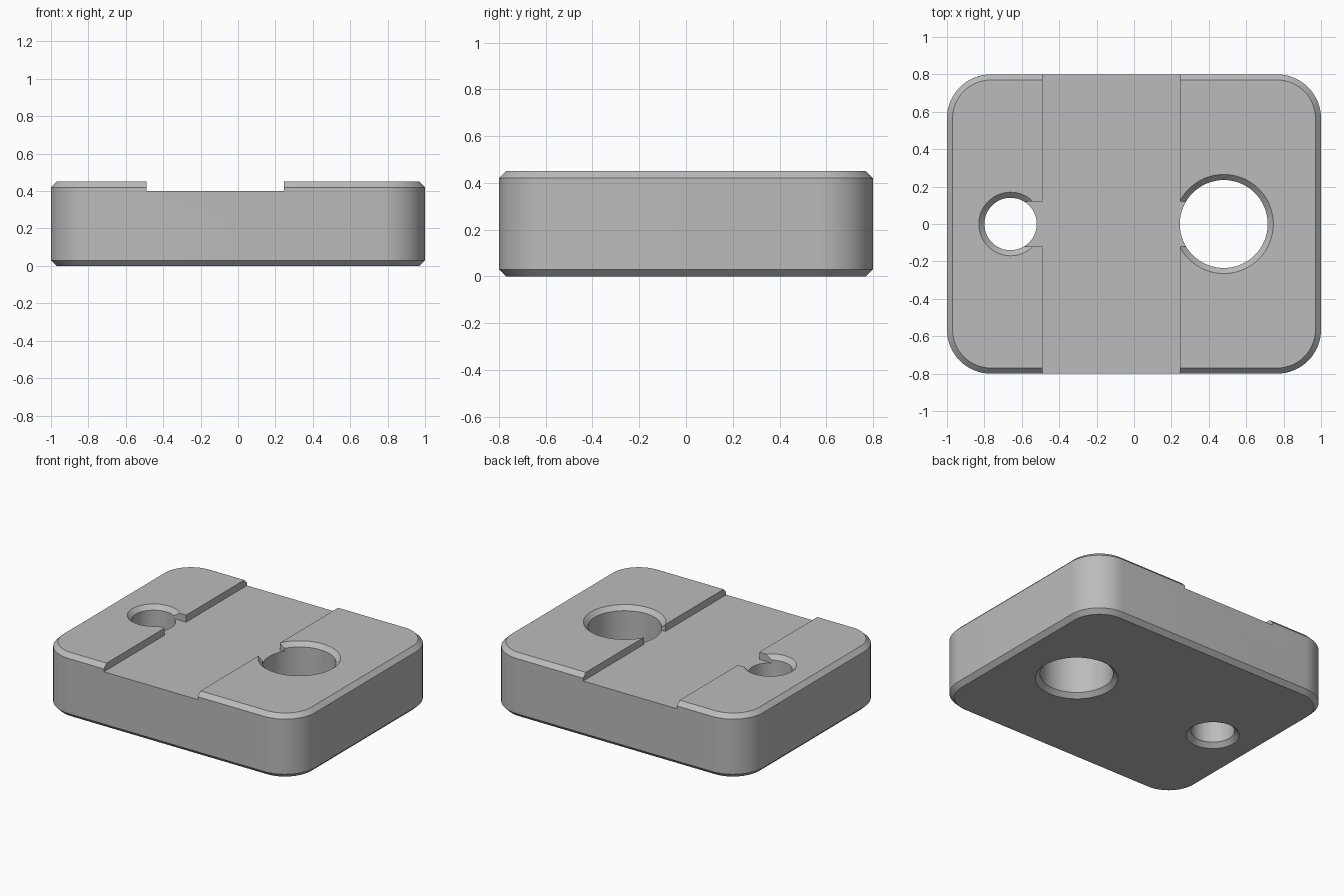
import bpy, bmesh, math

if "Cube" in bpy.data.objects:
    bpy.data.objects.remove(bpy.data.objects["Cube"])

grey = bpy.data.materials.new("plain_grey")
grey.diffuse_color = (0.5, 0.5, 0.5, 1)
grey.use_nodes = True
grey.node_tree.nodes["Principled BSDF"].inputs["Base Color"].default_value = grey.diffuse_color

HX, HY, H, CH, R = 1.0, 0.8, 0.45, 0.03, 0.235


def lofted(name, rings):
    """Closed solid through a stack of matching point rings."""
    bm = bmesh.new()
    loops = [[bm.verts.new(p) for p in ring] for ring in rings]
    n = len(loops[0])
    for a, b in zip(loops, loops[1:]):
        for i in range(n):
            j = (i + 1) % n
            bm.faces.new((a[i], a[j], b[j], b[i]))
    bm.faces.new(loops[0][::-1])
    bm.faces.new(loops[-1])
    bmesh.ops.recalc_face_normals(bm, faces=bm.faces)
    mesh = bpy.data.meshes.new(name)
    bm.to_mesh(mesh)
    bm.free()
    mesh.materials.append(grey)
    obj = bpy.data.objects.new(name, mesh)
    bpy.context.collection.objects.link(obj)
    return obj


def rounded_ring(z, inset, steps=16):
    pts = []
    for k, (sx, sy) in enumerate(((1, 1), (-1, 1), (-1, -1), (1, -1))):
        for i in range(steps + 1):
            a = math.pi / 2 * (k + i / steps)
            pts.append((sx * (HX - R) + (R - inset) * math.cos(a),
                        sy * (HY - R) + (R - inset) * math.sin(a), z))
    return pts


def circle_ring(cx, r, z, n=64):
    return [(cx + r * math.cos(math.tau * i / n),
             r * math.sin(math.tau * i / n), z) for i in range(n)]


def box(name, x0, x1, hy, z0, z1):
    return lofted(name, [[(x0, -hy, z), (x1, -hy, z), (x1, hy, z), (x0, hy, z)]
                         for z in (z0, z1)])


def hole(name, cx, r):
    """Round through hole, flared at both mouths."""
    e = 0.05
    return lofted(name, [circle_ring(cx, r + CH + e, -e), circle_ring(cx, r, CH),
                         circle_ring(cx, r, H - CH), circle_ring(cx, r + CH + e, H + e)])


# Block with rounded corners and chamfered rims
block = lofted("block", [rounded_ring(0, CH), rounded_ring(CH, 0),
                         rounded_ring(H - CH, 0), rounded_ring(H, CH)])

# Holes, wide channel and the narrow slot joining channel to holes
cutters = [hole("small_hole_cutter", -0.66, 0.14),
           hole("large_hole_cutter", 0.48, 0.235),
           box("channel_cutter", -0.49, 0.245, 1.0, 0.40, 0.6),
           box("slot_cutter", -0.66, 0.48, 0.12, 0.40, 0.6)]

bpy.context.view_layer.objects.active = block
block.select_set(True)
for c in cutters:
    mod = block.modifiers.new(c.name, 'BOOLEAN')
    mod.operation = 'DIFFERENCE'
    mod.solver = 'EXACT'
    mod.object = c
    bpy.ops.object.modifier_apply(modifier=mod.name)
for c in cutters:
    bpy.data.objects.remove(c, do_unlink=True)

bpy.ops.object.shade_smooth_by_angle(angle=math.radians(25))
